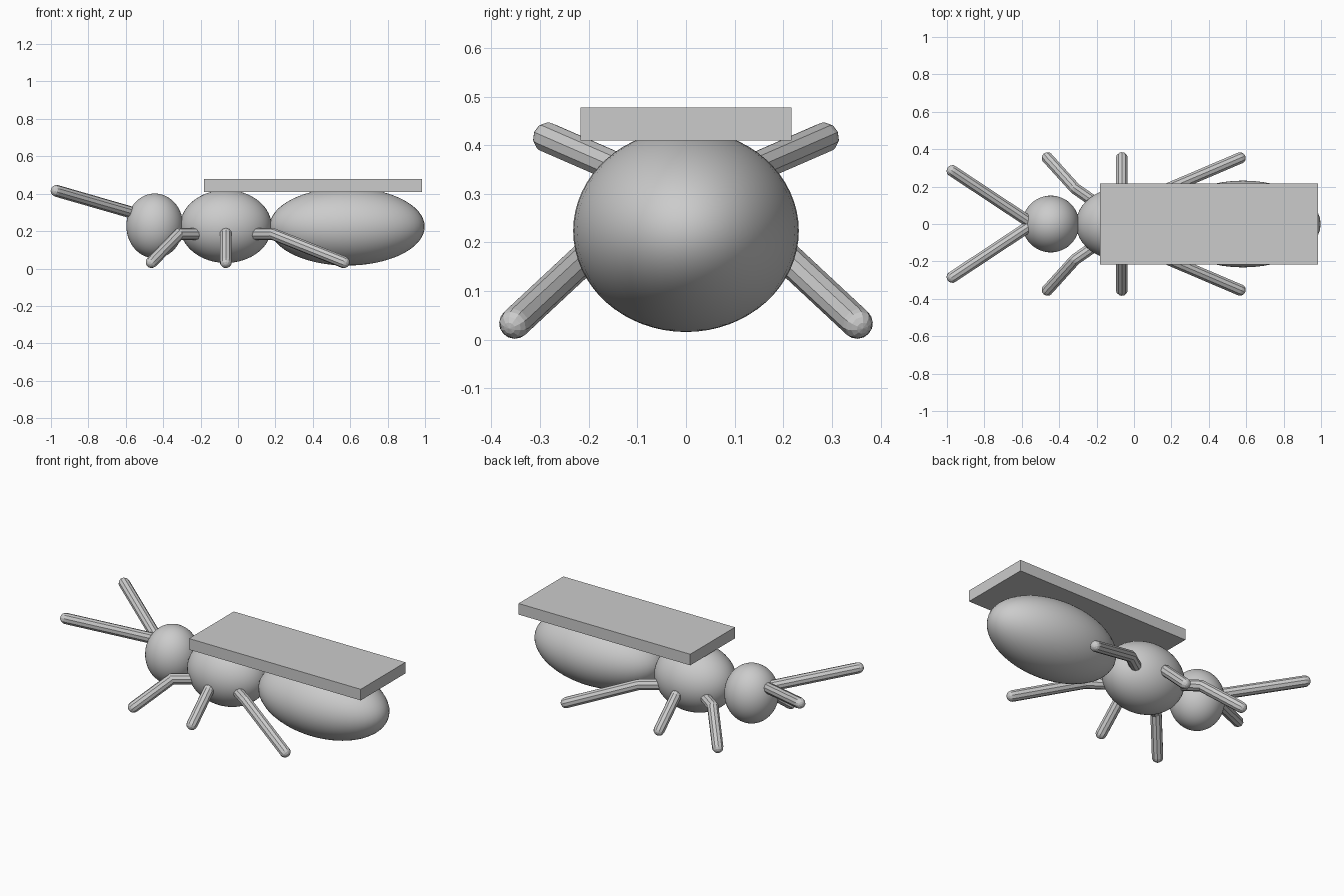
import bpy
import bmesh
from mathutils import Vector

cube = bpy.data.objects.get("Cube")
if cube:
    bpy.data.objects.remove(cube, do_unlink=True)

# One plain grey for everything
grey = bpy.data.materials.new("plain grey")
grey.use_nodes = True
colour = (0.6, 0.6, 0.6, 1)
grey.diffuse_color = colour
grey.node_tree.nodes["Principled BSDF"].inputs["Base Color"].default_value = colour


def add_object(name, bm, smooth=False):
    mesh = bpy.data.meshes.new(name)
    bmesh.ops.recalc_face_normals(bm, faces=bm.faces)
    bm.to_mesh(mesh)
    bm.free()
    mesh.materials.append(grey)
    for face in mesh.polygons:
        face.use_smooth = smooth
    obj = bpy.data.objects.new(name, mesh)
    bpy.context.collection.objects.link(obj)
    return obj


def ellipsoid(name, centre, radii):
    bm = bmesh.new()
    bmesh.ops.create_uvsphere(bm, u_segments=48, v_segments=32, radius=1)
    bmesh.ops.scale(bm, vec=radii, verts=bm.verts)
    bmesh.ops.translate(bm, vec=centre, verts=bm.verts)
    return add_object(name, bm, True)


def limb(name, points, radius=0.032, sides=10):
    """Faceted tube with ball joints along a list of points."""
    bm = bmesh.new()
    points = [Vector(p) for p in points]
    for a, b in zip(points, points[1:]):
        turn = (b - a).to_track_quat('Z', 'Y').to_matrix()
        tube = bmesh.ops.create_cone(bm, cap_ends=False, segments=sides, radius1=radius,
                                     radius2=radius, depth=(b - a).length)["verts"]
        ball = bmesh.ops.create_uvsphere(bm, u_segments=sides, v_segments=8,
                                         radius=radius)["verts"]
        for verts, place in ((tube, (a + b) / 2), (ball, b)):
            bmesh.ops.rotate(bm, matrix=turn, verts=verts)
            bmesh.ops.translate(bm, vec=place, verts=verts)
    return add_object(name, bm)


# Body
ellipsoid("head", (-0.445, 0, 0.228), (0.152, 0.152, 0.173))
ellipsoid("thorax", (-0.065, 0, 0.225), (0.245, 0.195, 0.195))
ellipsoid("abdomen", (0.583, 0, 0.224), (0.415, 0.232, 0.208))

# Flat board on the back
bm = bmesh.new()
bmesh.ops.create_cube(bm, size=1)
bmesh.ops.scale(bm, vec=(1.165, 0.434, 0.068), verts=bm.verts)
bmesh.ops.translate(bm, vec=(0.402, 0, 0.444), verts=bm.verts)
add_object("back_board", bm)

# Antennae and legs, left and right
limbs = {
    "antenna": [(-0.55, 0.005, 0.294), (-0.97, 0.283, 0.415)],
    "front_leg": [(-0.2, 0.11, 0.185), (-0.315, 0.19, 0.185), (-0.462, 0.352, 0.034)],
    "middle_leg": [(-0.065, 0.1, 0.185), (-0.065, 0.19, 0.185), (-0.065, 0.352, 0.034)],
    "rear_leg": [(0.07, 0.11, 0.185), (0.185, 0.19, 0.185), (0.565, 0.352, 0.034)],
}
for side, sign in (("left", -1), ("right", 1)):
    for part, path in limbs.items():
        limb(f"{side}_{part}", [(x, y * sign, z) for x, y, z in path])
